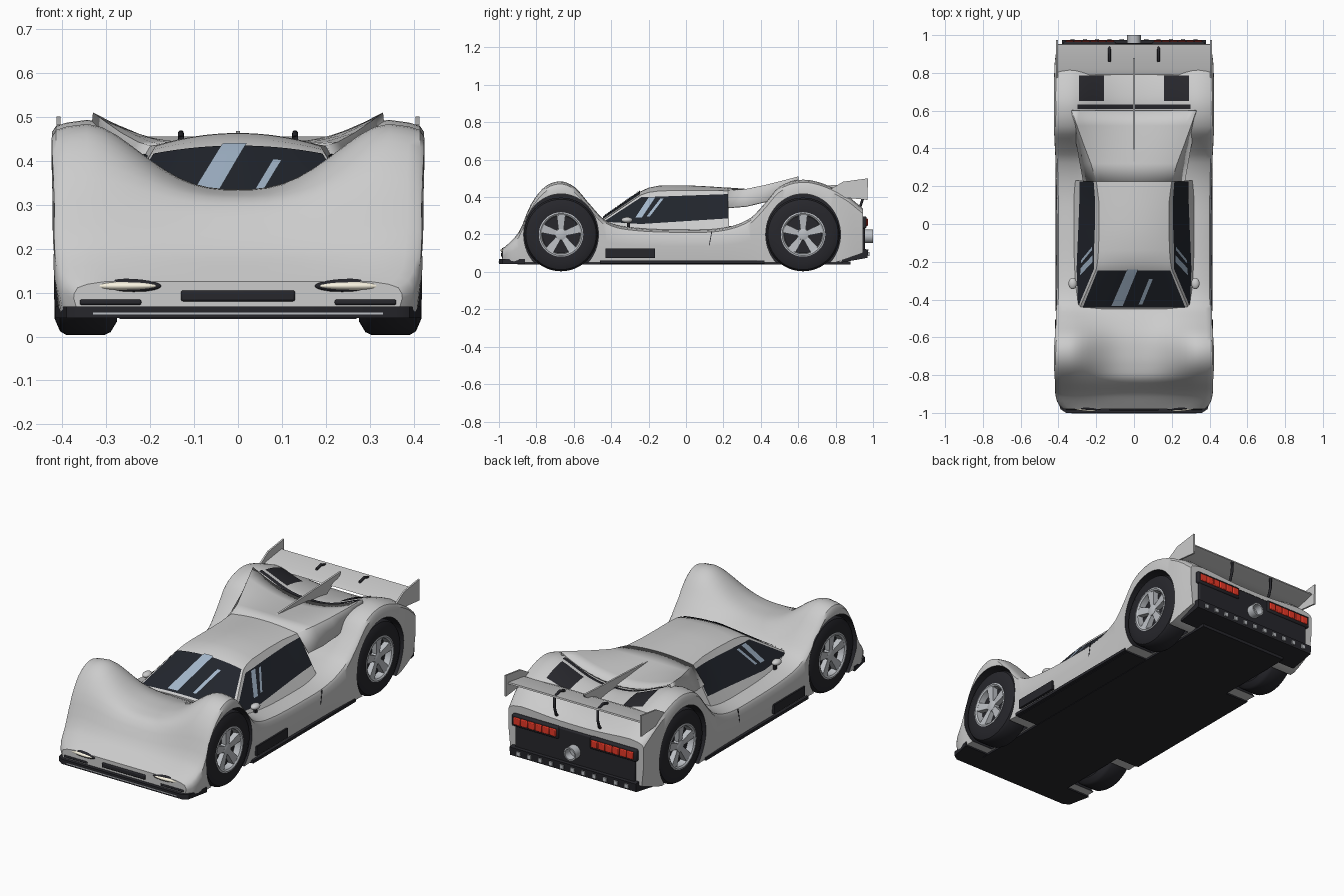
import bpy, bmesh
from math import sin, cos, pi, radians
from mathutils import Vector

if "Cube" in bpy.data.objects:
    bpy.data.objects.remove(bpy.data.objects["Cube"])


def mat(name, r, g, b):
    m = bpy.data.materials.new(name)
    m.diffuse_color = (r, g, b, 1)
    m.use_nodes = True
    m.node_tree.nodes["Principled BSDF"].inputs["Base Color"].default_value = m.diffuse_color
    return m


PAINT = mat("paint", .8, .8, .79)
BLACK = mat("black_trim", .02, .02, .025)
GLASS = mat("dark_glass", .015, .018, .025)
GLINT = mat("glass_glint", .36, .46, .58)
SILVER = mat("silver", .5, .52, .55)
RED = mat("red_lamp", .8, .04, .02)
CREAM = mat("headlamp", .95, .9, .75)


def make(name, bm, m):
    bmesh.ops.recalc_face_normals(bm, faces=bm.faces)
    me = bpy.data.meshes.new(name)
    bm.to_mesh(me)
    bm.free()
    ob = bpy.data.objects.new(name, me)
    bpy.context.collection.objects.link(ob)
    me.materials.append(m)
    return ob


def loft(name, rings, m, closed=True, caps=True):
    bm = bmesh.new()
    vs = [[bm.verts.new(p) for p in r] for r in rings]
    n = len(rings[0])
    for a, b in zip(vs, vs[1:]):
        for i in range(n if closed else n - 1):
            j = (i + 1) % n
            bm.faces.new((a[i], a[j], b[j], b[i]))
    if caps:
        bm.faces.new(vs[0])
        bm.faces.new(vs[-1])
    return make(name, bm, m)


def box(name, lo, hi, m, bevel=0):
    x0, y0, z0 = lo
    x1, y1, z1 = hi
    ob = loft(name, [[(x0, y, z0), (x1, y, z0), (x1, y, z1), (x0, y, z1)] for y in (y0, y1)], m)
    if bevel:
        b = ob.modifiers.new("bevel", 'BEVEL')
        b.width, b.segments = bevel, 2
    return ob


def plate(name, x, t, yz, m):
    return loft(name, [[(x + d, y, z) for y, z in yz] for d in (-t / 2, t / 2)], m)


def patch(name, surf, quad, m, n=10):
    q = [Vector(p) for p in quad]
    rings = []
    for i in range(n + 1):
        a, b = q[0].lerp(q[3], i / n), q[1].lerp(q[2], i / n)
        rings.append([surf(*a.lerp(b, j / n)) for j in range(n + 1)])
    return loft(name, rings, m, closed=False, caps=False)


def ellipsoid(name, loc, size, m, rz=0):
    bpy.ops.mesh.primitive_uv_sphere_add(segments=24, ring_count=12, location=loc, rotation=(0, 0, rz))
    ob = bpy.context.object
    ob.name, ob.scale = name, size
    ob.data.materials.append(m)


def lathe(name, c, s, prof, m, n=48):
    # spins (outward offset, radius) pairs round the wheel axle
    rings = [[(c[0] + s * o, c[1] + r * cos(2 * pi * i / n), c[2] + r * sin(2 * pi * i / n))
              for i in range(n)] for o, r in prof]
    return loft(name, rings, m)


def interp(tab, y, smooth=True):
    k = 0
    while k < len(tab) - 2 and y > tab[k + 1][0]:
        k += 1
    a, b = tab[k], tab[k + 1]
    p, q = tab[max(k - 1, 0)], tab[min(k + 2, len(tab) - 1)]
    h = b[0] - a[0]
    t = min(max((y - a[0]) / h, 0), 1)
    out = []
    for i in range(1, len(a)):
        if not smooth:
            out.append(a[i] + (b[i] - a[i]) * t)
            continue
        ma = (b[i] - p[i]) / (b[0] - p[0]) * h
        mb = (q[i] - a[i]) / (q[0] - a[0]) * h
        out.append((2*t**3 - 3*t*t + 1) * a[i] + (t**3 - 2*t*t + t) * ma
                   + (3*t*t - 2*t**3) * b[i] + (t**3 - t*t) * mb)
    return out


# main body: y, centre height, fender crest height, width factor
BODY = [(-.98, .125, .125, .89), (-.95, .15, .15, .96), (-.89, .205, .22, .995), (-.83, .3, .36, 1),
        (-.754, .328, .455, 1.01), (-.67, .335, .484, 1.01), (-.594, .33, .452, 1), (-.513, .305, .36, .99),
        (-.43, .27, .275, .98), (-.3, .25, .238, .975), (0, .245, .225, .975), (.2, .245, .235, .98),
        (.34, .25, .285, .99), (.42, .28, .365, 1), (.5, .36, .455, 1.01), (.61, .405, .492, 1.01),
        (.717, .4, .477, 1.01), (.85, .365, .415, 1), (.945, .325, .34, .97)]


def body_z(x, y):
    zc, zp, w = interp(BODY, y)
    t = min(abs(x) / (.34 * w), 1) ** 1.4
    return zc + (zp - zc) * (3 * t * t - 2 * t**3)


def body_ring(y):
    zc, zp, w = interp(BODY, y)
    zb = .05 if y < .8 else .05 + (y - .8) * .35
    half = [(.34 * w * i / 10, body_z(.34 * w * i / 10, y)) for i in range(11)]
    half += [(.385 * w, zp - .006), (.41 * w, zp - .014), (.419 * w, zp - .028),
             (.42 * w, (zp + zb) / 2), (.408 * w, zb)]
    return [(x, y, z) for x, z in half] + [(-x, y, z) for x, z in reversed(half[1:])]


body = loft("body_shell", [body_ring(-.98 + 1.925 * i / 90) for i in range(91)], PAINT)

# wheel arches and wheels
for s in (-1, 1):
    for end, y in (("front", -.668), ("rear", .626)):
        bpy.ops.mesh.primitive_cylinder_add(vertices=56, radius=1, depth=.3, location=(s * .43, y, .2),
                                            rotation=(0, pi / 2, 0))
        cut = bpy.context.object
        cut.name, cut.scale = end + "_arch_cutter", (.217, .2, 1)
        cut.data.materials.append(BLACK)
        cut.hide_render = True
        cut.hide_set(True)
        mod = body.modifiers.new("arch", 'BOOLEAN')
        mod.object, mod.operation, mod.solver = cut, 'DIFFERENCE', 'EXACT'
        mod.material_mode = 'TRANSFER'
        c = (s * .345, y, .2)
        lathe(end + "_tyre", c, s, [(-.065, .1), (-.07, .165), (-.055, .19), (-.04, .197), (.045, .197),
                                    (.06, .188), (.072, .16), (.07, .118), (.03, .114)], BLACK)
        lathe(end + "_rim", c, s, [(.03, .116), (.072, .119), (.074, .112), (.068, .104), (.03, .1)], SILVER)
        lathe(end + "_brake_disc", c, s, [(.02, .112), (.034, .112)], BLACK)
        lathe(end + "_hub", c, s, [(.03, .034), (.06, .03), (.064, .018)], SILVER, 20)
        for k in range(5):
            a = pi / 2 + 2 * pi * k / 5
            u, v = Vector((0, cos(a), sin(a))), Vector((0, -sin(a), cos(a)))
            loft(end + "_spoke", [[Vector(c) + u * r + v * d * w + Vector((s * o, 0, 0))
                                   for d, o in ((-1, .035), (1, .035), (1, out), (-1, out))]
                                  for r, w, out in ((.015, .013, .058), (.107, .024, .068))], SILVER)

# cabin: y, roof centre, roof edge half width, roof edge height
CABIN = [(-.45, .285, .29, .272), (-.24, .432, .2, .412), (-.2, .45, .193, .425), (-.14, .462, .188, .433),
         (0, .463, .184, .436), (.12, .457, .186, .436), (.23, .45, .2, .433)]
BASE = .22


def cabin_top(x, y):
    zc, w, ze = interp(CABIN, y, False)
    return (x, y - .003, ze + (zc - ze) * (1 - min(1, abs(x) / w) ** 2) + .004)


def cabin_side(s):
    def f(y, z):
        zc, w, ze = interp(CABIN, y, False)
        return (s * (.322 + (w - .322) * (z - BASE) / (ze - BASE) + .004), y, z + .001)
    return f


rings = []
for y, zc, w, ze in CABIN:
    arc = [(w * i / 8, y, ze + (zc - ze) * (1 - (i / 8) ** 2)) for i in range(-8, 9)]
    rings.append([(-.322, y, BASE)] + arc + [(.322, y, BASE)])
loft("cabin", rings, PAINT)
patch("windscreen", cabin_top, [(-.272, -.44), (.272, -.44), (.192, -.242), (-.192, -.242)], GLASS, 16)


def glint_top(x, y):
    return Vector(cabin_top(x, y)) + Vector((0, -.002, .002))


patch("windscreen_glint", glint_top, [(-.12, -.43), (-.06, -.43), (.02, -.235), (-.035, -.235)], GLINT)
patch("windscreen_glint", glint_top, [(.025, -.42), (.045, -.42), (.1, -.285), (.08, -.285)], GLINT)

# flying engine cover: y, centre z, edge half width, edge z, lower x, lower z
rings = []
for y, zc, w, ze, b, zl in ((.225, .451, .2, .434, .27, .345), (.32, .444, .228, .443, .287, .352),
                            (.42, .436, .266, .464, .305, .375), (.52, .426, .302, .489, .322, .42),
                            (.6, .418, .33, .51, .334, .47)):
    arc = [(w * i / 8, y, zc + (ze - zc) * (i / 8) ** 2) for i in range(-8, 9)]
    rings.append([(-b, y, zl)] + arc + [(b, y, zl)])
cover = loft("engine_cover", rings, PAINT, closed=False, caps=False)
sol = cover.modifiers.new("thickness", 'SOLIDIFY')
sol.thickness = .008
plate("dorsal_fin", 0, .01, [(.26, .44), (.6, .455), (.88, .468), (.87, .452), (.74, .385), (.6, .4)], PAINT)


def deck(x, y):
    return (x, y, body_z(x, y) + .004)


patch("deck_slot", deck, [(-.3, .61), (.3, .61), (.3, .632), (-.3, .632)], BLACK, 16)

# parts on both sides
for s in (-1, 1):
    side = cabin_side(s)

    def glint(y, z):
        x, yy, zz = side(y, z)
        return (x + s * .003, yy, zz + .001)

    patch("quarter_glass", side, [(-.435, .267), (-.24, .255), (-.24, .398), (-.425, .277)], GLASS)
    patch("door_glass", side, [(-.24, .255), (.225, .285), (.225, .415), (-.24, .398)], GLASS, 20)
    patch("door_glint", glint, [(-.27, .29), (-.235, .29), (-.165, .395), (-.2, .395)], GLINT)
    patch("door_glint", glint, [(-.21, .295), (-.193, .295), (-.12, .39), (-.137, .39)], GLINT)
    patch("deck_vent", deck, [(s * .16, .65), (s * .29, .65), (s * .29, .785), (s * .16, .785)], BLACK)
    ellipsoid("mirror", (s * .325, -.315, .277), (.022, .03, .016), PAINT)
    box("mirror_stalk", (s * .32 - .006, -.315, .235), (s * .32 + .006, -.3, .27), BLACK)
    # lamps and nose inlets
    ellipsoid("headlamp_bezel", (s * .265, -.967, .115), (.093, .018, .017), BLACK, s * .12)
    ellipsoid("headlamp", (s * .265, -.971, .115), (.083, .019, .011), CREAM, s * .12)
    box("nose_inlet", (s * .29 - .07, -.985, .072), (s * .29 + .07, -.95, .084), BLACK, .004)
    box("tail_lamp_bezel", (s * .235 - .14, .93, .232), (s * .235 + .14, .965, .297), BLACK, .008)
    for k in range(6):
        x = s * (.125 + k * .043)
        box("tail_lamp", (x - .02, .955, .245), (x + .02, .972, .285), RED, .004)
    # side skirts
    box("side_vent", (s * .4 - .016, -.43, .075), (s * .4 + .016, -.165, .125), BLACK)
    box("side_skirt", (s * .39 - .025, -.46, .045), (s * .39 + .025, .42, .06), BLACK)
    plate("door_seam", s * .409, .005, [(.122, .14), (.126, .14), (.14, .215), (.136, .215)], BLACK)
    # rear wing ends and swan-neck struts
    plate("wing_endplate", s * .408, .009, [(.77, .44), (.84, .482), (.973, .5), (.97, .385), (.8, .402)], PAINT)
    cu = bpy.data.curves.new("wing_strut", 'CURVE')
    cu.dimensions, cu.bevel_depth = '3D', .007
    cu.materials.append(BLACK)
    sp = cu.splines.new('POLY')
    pts = [(.86, .45), (.9, .462), (.945, .445), (.945, .39), (.93, .345), (.9, .32)]
    sp.points.add(len(pts) - 1)
    for p, (y, z) in zip(sp.points, pts):
        p.co = (s * .13, y, z, 1)
    bpy.context.collection.objects.link(bpy.data.objects.new("wing_strut", cu))

plate("rear_wing", 0, .812, [(.79, .425), (.82, .437), (.95, .455), (.952, .447), (.86, .424), (.82, .418)], PAINT)

# nose trim, floor and tail
box("nose_grille", (-.13, -.988, .08), (.13, -.95, .105), BLACK, .005)
loft("front_splitter", [[(-.36, -1, z), (.36, -1, z), (.39, -.98, z), (.415, -.86, z), (-.415, -.86, z), (-.39, -.98, z)]
                        for z in (.042, .068)], BLACK)
box("splitter_strip", (-.33, -1.002, .05), (.33, -.99, .055), SILVER)
box("floor", (-.27, -.9, .04), (.27, .88, .056), BLACK)
box("mid_floor", (-.4, -.46, .042), (.4, .42, .056), BLACK)
box("tail_panel", (-.36, .88, .1), (.36, .957, .295), BLACK, .006)
plate("diffuser", 0, .76, [(.83, .05), (.97, .075), (.975, .12), (.86, .13)], BLACK)
for k in range(-5, 6):
    box("diffuser_tooth", (k * .065 - .011, .96, .085), (k * .065 + .011, .98, .107), SILVER)
n = 28
loft("exhaust", [[(r * cos(2 * pi * i / n), y, .19 + r * sin(2 * pi * i / n)) for i in range(n)]
                 for y, r in ((.93, .036), (1, .036), (1, .028), (.96, .026))], SILVER)

# smooth shading with sharp edges kept
for ob in bpy.data.objects:
    if ob.type == 'MESH' and not ob.hide_render:
        ob.select_set(True)
        bpy.context.view_layer.objects.active = ob
    else:
        ob.select_set(False)
bpy.ops.object.shade_smooth_by_angle(angle=radians(35))
